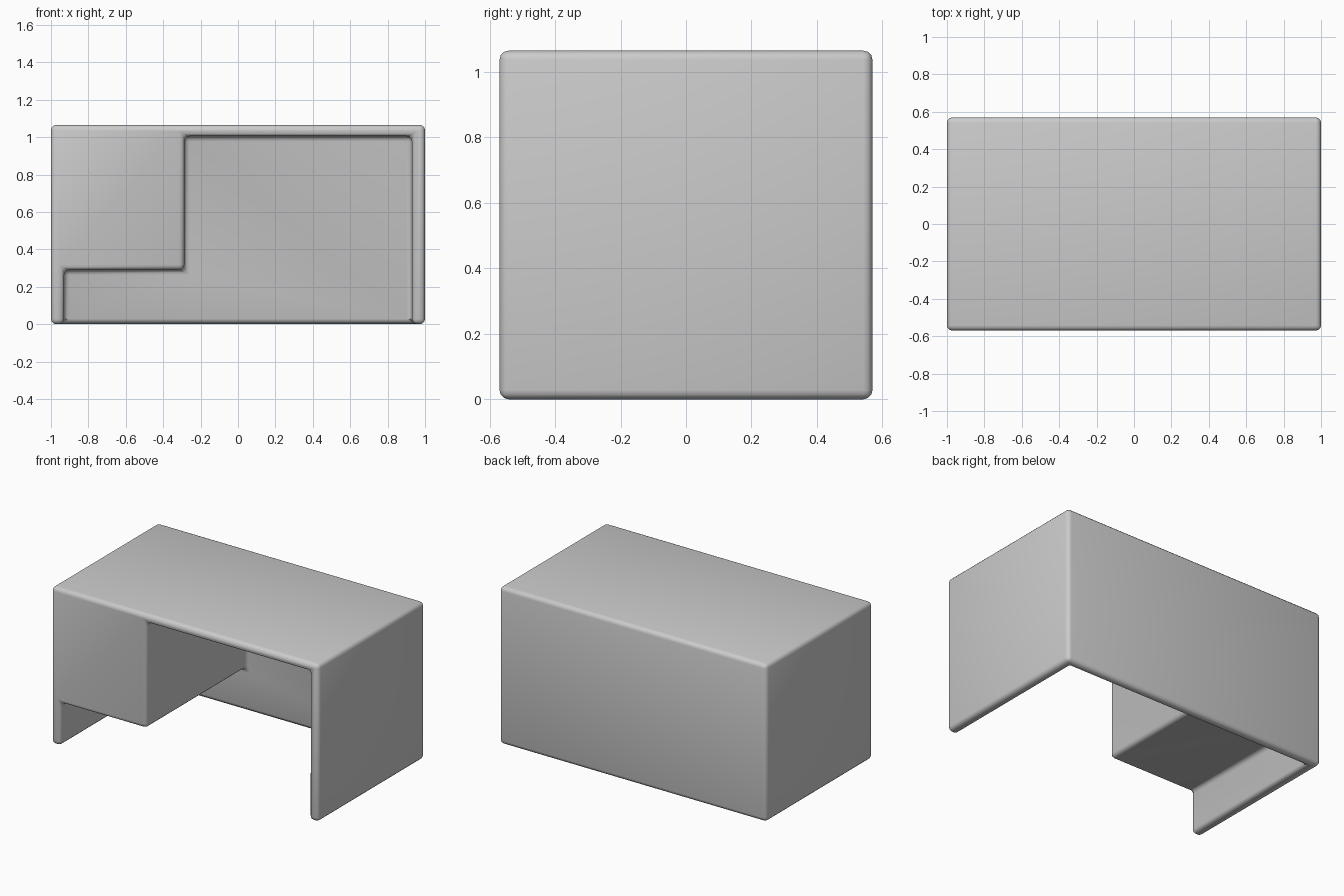
import bpy, bmesh

if "Cube" in bpy.data.objects:
    bpy.data.objects.remove(bpy.data.objects["Cube"])


def prism(name, profile, y0, y1):
    """Extrude an (x, z) outline along y."""
    bm = bmesh.new()
    face = bm.faces.new([bm.verts.new((x, y0, z)) for x, z in profile])
    ext = bmesh.ops.extrude_face_region(bm, geom=[face])
    moved = [v for v in ext["geom"] if isinstance(v, bmesh.types.BMVert)]
    bmesh.ops.translate(bm, verts=moved, vec=(0, y1 - y0, 0))
    bmesh.ops.recalc_face_normals(bm, faces=bm.faces)
    mesh = bpy.data.meshes.new(name)
    bm.to_mesh(mesh)
    bm.free()
    obj = bpy.data.objects.new(name, mesh)
    bpy.context.collection.objects.link(obj)
    return obj


# Outer block of the desk
desk = prism("desk_body", [(-1, 0), (1, 0), (1, 1.065), (-1, 1.065)], -0.57, 0.57)

# Knee space plus the gap under the drawer block, open to front and floor
knee = prism("knee_space_cutter",
             [(-0.93, -0.2), (0.93, -0.2), (0.93, 1.005), (-0.287, 1.005),
              (-0.287, 0.29), (-0.93, 0.29)], -0.8, 0.505)
knee.hide_render = True
knee.hide_viewport = True

cut = desk.modifiers.new("knee_space", "BOOLEAN")
cut.operation = "DIFFERENCE"
cut.solver = "EXACT"
cut.object = knee

# Soft rounded edges all over
bevel = desk.modifiers.new("soft_edges", "BEVEL")
bevel.width = 0.028
bevel.segments = 3
bevel.limit_method = "ANGLE"

bpy.context.view_layer.objects.active = desk
desk.select_set(True)
for mod in ("knee_space", "soft_edges"):
    bpy.ops.object.modifier_apply(modifier=mod)
bpy.data.objects.remove(knee)
bpy.ops.object.shade_smooth_by_angle()
